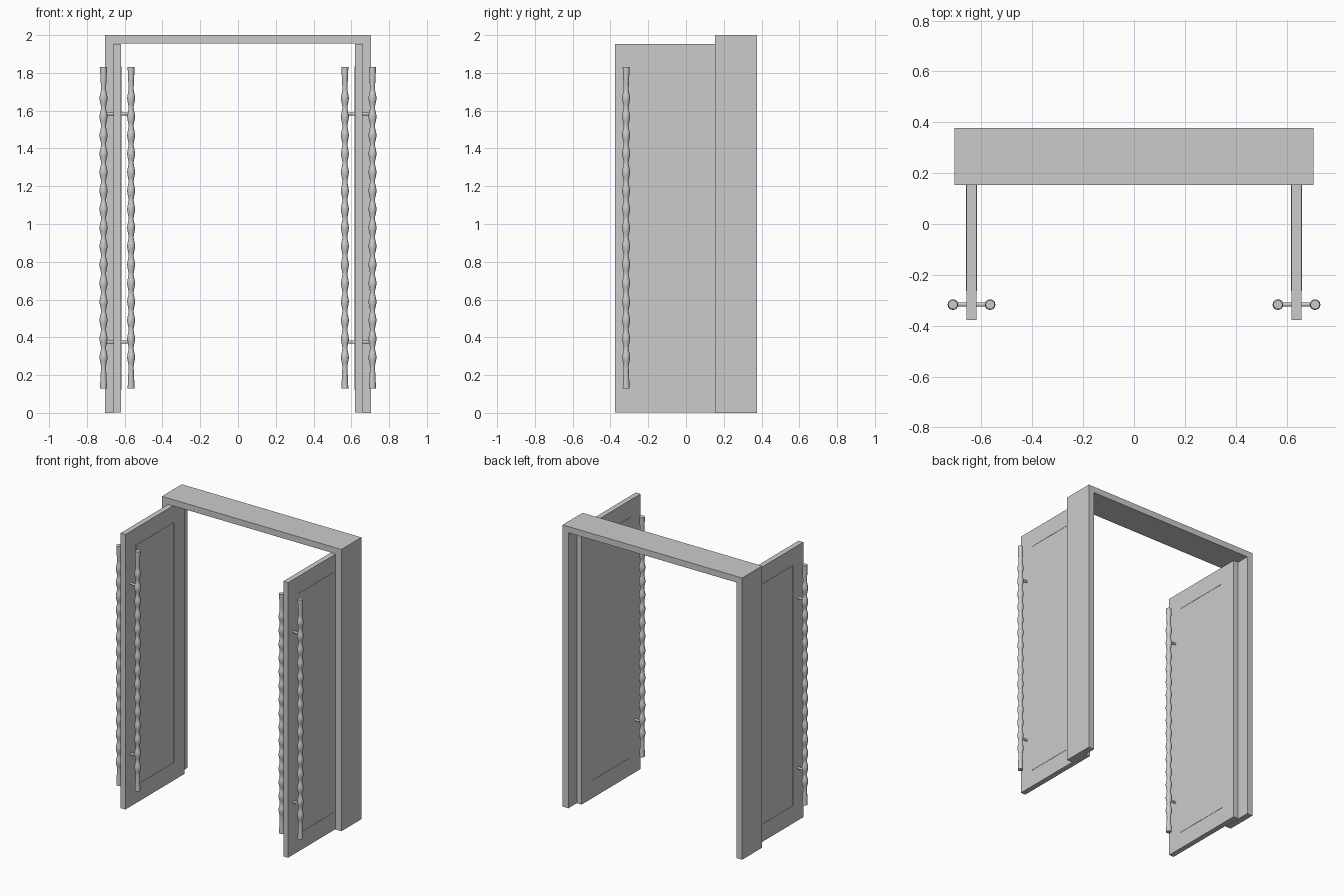
import bpy, bmesh, math
from mathutils import Vector

if "Cube" in bpy.data.objects:
    bpy.data.objects.remove(bpy.data.objects["Cube"])

DOOR_X, DOOR_T = 0.639, 0.038      # leaf centre and thickness
HANDLE_Y, HANDLE_OFF = -0.317, 0.073


def finish(name, bm, smooth=False):
    bmesh.ops.recalc_face_normals(bm, faces=bm.faces)
    me = bpy.data.meshes.new(name)
    bm.to_mesh(me)
    bm.free()
    ob = bpy.data.objects.new(name, me)
    bpy.context.collection.objects.link(ob)
    if smooth:
        bpy.ops.object.select_all(action='DESELECT')
        ob.select_set(True)
        bpy.context.view_layer.objects.active = ob
        bpy.ops.object.shade_smooth_by_angle(angle=math.radians(40))
    return ob


def add_box(bm, lo, hi):
    geo = bmesh.ops.create_cube(bm, size=1)
    for v in geo['verts']:
        v.co = Vector([(a + b) / 2 + c * (b - a) for a, b, c in zip(lo, hi, v.co)])


def box(name, lo, hi):
    bm = bmesh.new()
    add_box(bm, lo, hi)
    return finish(name, bm)


def loft(bm, rings):
    # Skin between closed vertex rings and cap both ends
    n = len(rings[0])
    for lower, upper in zip(rings, rings[1:]):
        for i in range(n):
            j = (i + 1) % n
            bm.faces.new((lower[i], lower[j], upper[j], upper[i]))
    bm.faces.new(rings[0][::-1])
    bm.faces.new(rings[-1])


def lathe(name, profile, location, segments=16):
    bm = bmesh.new()
    angles = [2 * math.pi * i / segments for i in range(segments)]
    loft(bm, [[bm.verts.new((location[0] + r * math.cos(a), location[1] + r * math.sin(a), z))
               for a in angles] for r, z in profile])
    return finish(name, bm, True)


def rod(name, x0, x1, y, z, r):
    bpy.ops.mesh.primitive_cylinder_add(vertices=16, radius=r, depth=x1 - x0,
                                        location=((x0 + x1) / 2, y, z),
                                        rotation=(0, math.pi / 2, 0))
    ob = bpy.context.object
    ob.name = name
    bpy.ops.object.shade_smooth_by_angle(angle=math.radians(40))
    return ob


# Door frame: one upside-down U running through the wall depth
bm = bmesh.new()
outline = [(-0.705, 0), (-0.705, 2), (0.705, 2), (0.705, 0),
           (0.66, 0), (0.66, 1.956), (-0.66, 1.956), (-0.66, 0)]
loft(bm, [[bm.verts.new((x, y, z)) for x, z in outline] for y in (0.153, 0.377)])
finish("door_frame", bm)

# Handle profile: flared ends, row of 15 rounded beads in between
MID, PITCH, COUNT = 0.98, 0.098, 15
half = COUNT * PITCH / 2
profile = [(0.018, 0.13), (0.0175, 0.155), (0.0145, 0.215)]
for i in range(COUNT * 8 + 1):
    wave = 0.5 - 0.5 * math.cos(2 * math.pi * i / 8)
    profile.append((0.0135 + 0.0075 * wave, MID - half + i * PITCH / 8))
profile += [(0.0145, 1.745), (0.0175, 1.805), (0.018, 1.83)]

for side, label in ((-1, "left"), (1, "right")):
    cx = side * DOOR_X
    # Open door leaf, hinged inside the frame
    box(label + "_door_leaf", (cx - DOOR_T / 2, -0.377, 0.002), (cx + DOOR_T / 2, 0.285, 1.954))

    for face_dir, where in ((-1, "a"), (1, "b")):
        # Thin raised moulding around the panel
        bm = bmesh.new()
        xa = cx + face_dir * (DOOR_T / 2 - 0.002)
        xb = cx + face_dir * (DOOR_T / 2 + 0.002)
        x0, x1 = min(xa, xb), max(xa, xb)
        y0, y1, z0, z1, w = -0.263, 0.171, 0.122, 1.834, 0.007
        add_box(bm, (x0, y0, z0), (x1, y0 + w, z1))
        add_box(bm, (x0, y1 - w, z0), (x1, y1, z1))
        add_box(bm, (x0, y0 + w, z0), (x1, y1 - w, z0 + w))
        add_box(bm, (x0, y0 + w, z1 - w), (x1, y1 - w, z1))
        finish(label + "_panel_moulding_" + where, bm)
        # Pull handle
        lathe(label + "_pull_handle_" + where, profile, (cx + face_dir * HANDLE_OFF, HANDLE_Y))

    # Posts joining the two handles through the leaf
    for z, pos in ((0.375, "lower"), (1.583, "upper")):
        rod(label + "_handle_post_" + pos, cx - HANDLE_OFF, cx + HANDLE_OFF, HANDLE_Y, z, 0.008)
